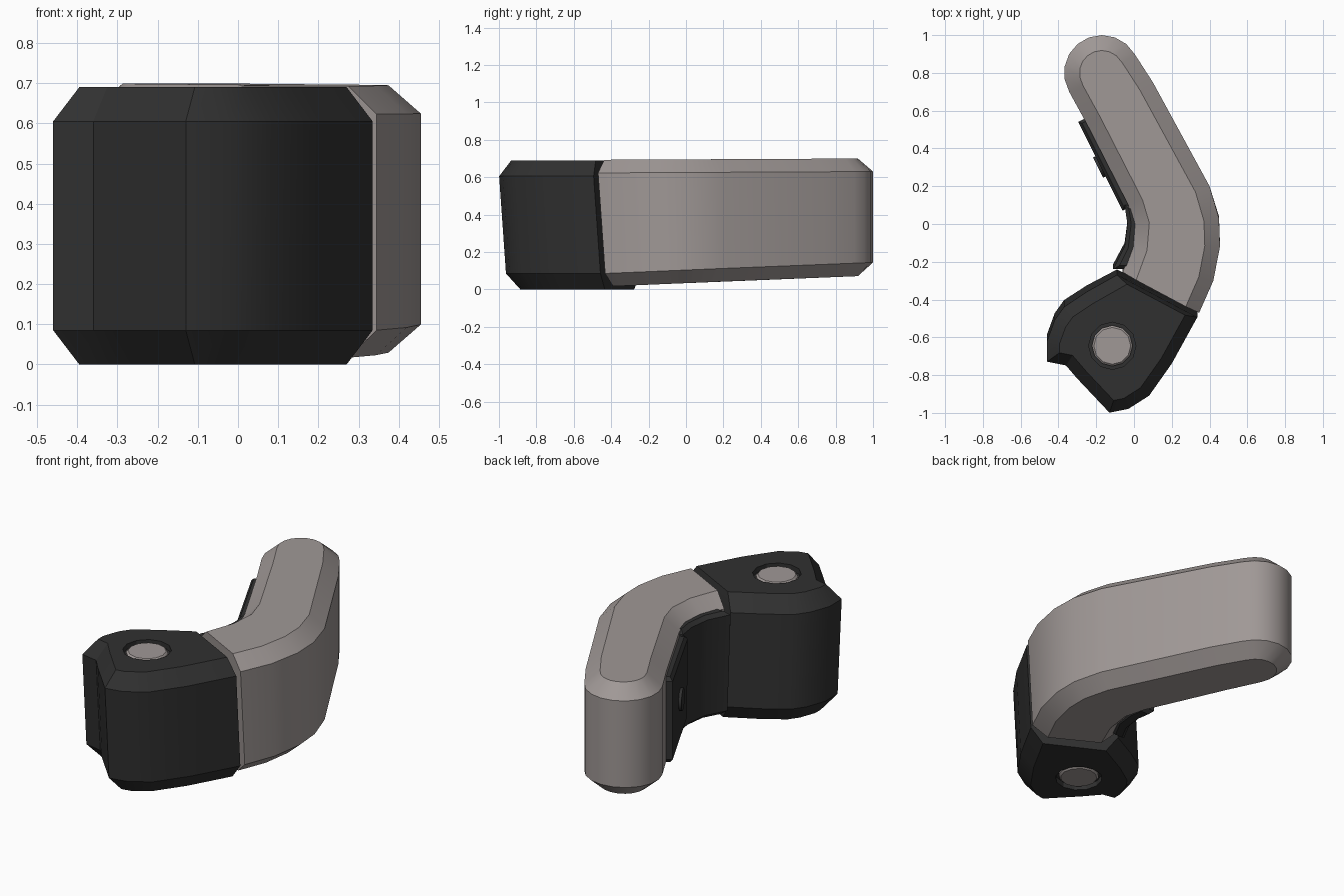
import bpy, bmesh, math
from mathutils import Vector

cube = bpy.data.objects.get("Cube")
if cube:
    bpy.data.objects.remove(cube)


def material(name, rgb):
    m = bpy.data.materials.new(name)
    m.use_nodes = True
    m.diffuse_color = (*rgb, 1)
    bsdf = m.node_tree.nodes["Principled BSDF"]
    bsdf.inputs["Base Color"].default_value = (*rgb, 1)
    bsdf.inputs["Roughness"].default_value = 0.6
    return m


charcoal = material("charcoal", (0.03, 0.03, 0.03))
warm_grey = material("warm grey", (0.35, 0.315, 0.305))


def inset(points, widths):
    """Move every edge of a counter-clockwise outline inwards by its width."""
    pts = [Vector(p) for p in points]
    result = []
    for i, p in enumerate(pts):
        a = (p - pts[i - 1]).normalized()
        b = (pts[(i + 1) % len(pts)] - p).normalized()
        na, nb = Vector((-a.y, a.x)), Vector((-b.y, b.x))
        wa, wb = widths[i - 1], widths[i]
        det = na.x * nb.y - na.y * nb.x
        if abs(det) < 0.02:
            result.append(p + na * wa)
        else:
            result.append(p + Vector((wa * nb.y - wb * na.y,
                                      wb * na.x - wa * nb.x)) / det)
    return result


def lean(y, z):
    """The hinge end leans forward; the lean fades out along the arm."""
    fade = min(1, max(0, (0.2 - y) / 0.6))
    return y + 0.07 * fade * (0.62 - z)


def finish(obj, mat):
    obj.data.materials.append(mat)
    bpy.ops.object.select_all(action="DESELECT")
    obj.select_set(True)
    bpy.context.view_layer.objects.active = obj
    bpy.ops.object.shade_smooth_by_angle(angle=math.radians(30))
    return obj


def block(name, outline, low, high, width, height, mat, joint=None):
    """Chamfered slab; low and high give z along y, joint is the last edge's chamfer."""
    widths = [width] * len(outline)
    if joint is not None:
        widths[-1] = joint
    inner = inset(outline, widths)
    bm = bmesh.new()
    rings = []
    for ring, base, step in ((inner, low, 0), (outline, low, height),
                             (outline, high, -height), (inner, high, 0)):
        row = []
        for x, y in ring:
            z = base(y) + step
            row.append(bm.verts.new((x, lean(y, z), z)))
        rings.append(row)
    n = len(outline)
    for lower, upper in zip(rings, rings[1:]):
        for i in range(n):
            j = (i + 1) % n
            bm.faces.new((lower[i], lower[j], upper[j], upper[i]))
    bm.faces.new(rings[0][::-1])
    bm.faces.new(rings[-1])
    bmesh.ops.recalc_face_normals(bm, faces=bm.faces)
    mesh = bpy.data.meshes.new(name)
    bm.to_mesh(mesh)
    bm.free()
    obj = bpy.data.objects.new(name, mesh)
    bpy.context.collection.objects.link(obj)
    return finish(obj, mat)


def level(z):
    return lambda y: z


# Bent arm with a rounded tip
tip = [(-0.17 + 0.2 * math.cos(math.radians(a)), 0.8 + 0.2 * math.sin(math.radians(a)))
       for a in range(30, 211, 20)]
arm_outline = [(0.345, -0.47), (0.42, -0.3), (0.455, -0.12), (0.45, 0.03), (0.4, 0.2),
               (0.1, 0.75)] + tip + [
               (-0.25, 0.53), (-0.03, 0.1), (0.0, 0), (-0.01, -0.12), (-0.06, -0.255)]
block("arm_shell", arm_outline,
      lambda y: 0.034 + 0.04 * y, lambda y: 0.695 + 0.005 * y,
      0.08, 0.07, warm_grey, joint=0.0)

# Dark lining on the inside of the elbow
bend = [(-0.05, 0.1), (-0.035, 0), (-0.05, -0.12), (-0.11, -0.24)]
lining = bend + [(x + 0.09, y) for x, y in reversed(bend)]
block("elbow_lining", lining, level(0.06), level(0.63), 0.02, 0.02, charcoal)

# Grip pad along the inner face of the arm
pad = [(-0.295, 0.54), (-0.06, 0.07), (0.02, 0.11), (-0.22, 0.58)]
block("grip_pad", pad, level(0.12), level(0.6), 0.015, 0.02, charcoal)

# Small round boss on the pad
bpy.ops.mesh.primitive_cylinder_add(vertices=16, radius=0.06, depth=0.02,
                                    location=(-0.182, 0.303, 0.36))
boss = bpy.context.object
boss.name = "pad_boss"
boss.rotation_euler = Vector((-0.47, -0.235, 0)).to_track_quat("Z", "Y").to_euler()
finish(boss, charcoal)

# Hinge block with a notch at its front right
hinge_outline = [(-0.09, -0.27), (-0.25, -0.36), (-0.37, -0.44), (-0.42, -0.51),
                 (-0.46, -0.62), (-0.46, -0.73), (-0.36, -0.75), (-0.3, -0.82),
                 (-0.13, -1.0), (-0.03, -0.98), (0.08, -0.91), (0.2, -0.74),
                 (0.335, -0.495)]
hinge = block("hinge_block", hinge_outline, level(0.0), level(0.69),
              0.065, 0.085, charcoal, joint=0.015)

# Sockets and pivot pin, top and bottom
for side, z in (("top", 0.69), ("bottom", 0.0)):
    place = (-0.115, lean(-0.64, z), z)
    bpy.ops.mesh.primitive_cylinder_add(vertices=12, radius=0.125, depth=0.06, location=place)
    cutter = bpy.context.object
    cutter.name = side + "_socket_cutter"
    cutter.hide_render = True
    cutter.hide_set(True)
    cut = hinge.modifiers.new(side + "_socket", "BOOLEAN")
    cut.object = cutter
    cut.operation = "DIFFERENCE"
    cut.solver = "EXACT"

    bpy.ops.mesh.primitive_cylinder_add(vertices=12, radius=0.108, depth=0.05, location=place)
    pin = bpy.context.object
    pin.name = side + "_pivot_pin"
    pin.location.z += -0.03 if side == "top" else 0.03
    bevel = pin.modifiers.new("edge", "BEVEL")
    bevel.width = 0.01
    bevel.segments = 1
    finish(pin, warm_grey)
